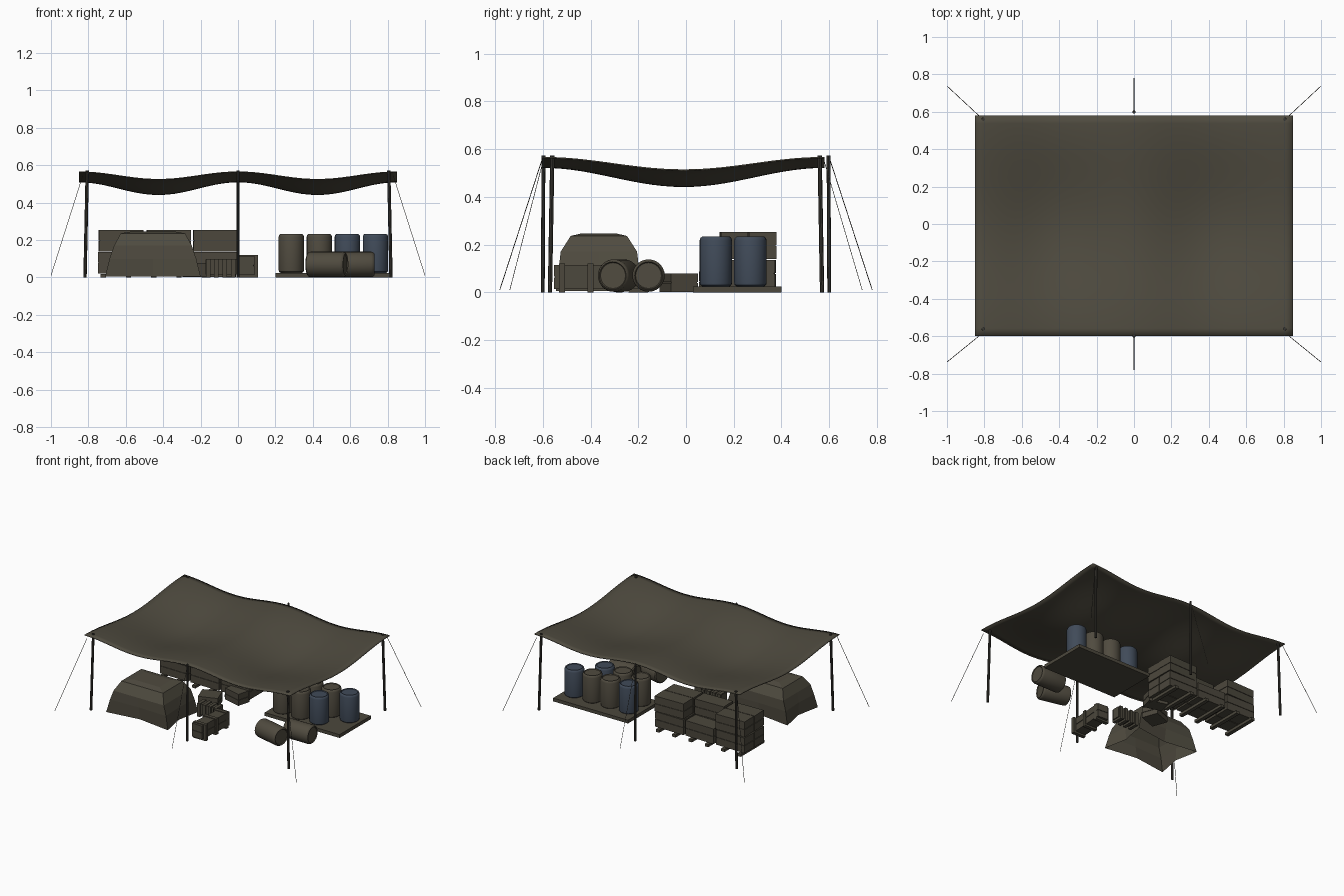
import bpy, bmesh
from math import sin, cos, pi, radians
from mathutils import Vector, Matrix

cube = bpy.data.objects.get("Cube")
if cube:
    bpy.data.objects.remove(cube)


def material(name, rgb):
    m = bpy.data.materials.new(name)
    m.use_nodes = True
    m.diffuse_color = (*rgb, 1)
    bsdf = m.node_tree.nodes["Principled BSDF"]
    bsdf.inputs["Base Color"].default_value = (*rgb, 1)
    bsdf.inputs["Roughness"].default_value = 0.9
    return m


CANVAS = material("olive canvas", (0.078, 0.070, 0.050))
WOOD = material("drab wood", (0.072, 0.064, 0.046))
TAN = material("tan drum paint", (0.080, 0.070, 0.050))
BLUE = material("blue drum paint", (0.052, 0.070, 0.100))
DARK = material("dark pole", (0.042, 0.039, 0.032))


def finish(name, bm, mat, smooth=False):
    bmesh.ops.recalc_face_normals(bm, faces=bm.faces)
    me = bpy.data.meshes.new(name)
    bm.to_mesh(me)
    bm.free()
    me.materials.append(mat)
    ob = bpy.data.objects.new(name, me)
    bpy.context.collection.objects.link(ob)
    if smooth:
        bpy.ops.object.select_all(action="DESELECT")
        ob.select_set(True)
        bpy.context.view_layer.objects.active = ob
        bpy.ops.object.shade_smooth_by_angle(angle=radians(35))
    return ob


def add_box(bm, centre, size):
    bmesh.ops.create_cube(bm, size=1, matrix=Matrix.Translation(centre) @ Matrix.Diagonal((*size, 1)))


def rod(name, a, b, radius, mat, sides=8):
    a, b = Vector(a), Vector(b)
    bm = bmesh.new()
    turn = (b - a).to_track_quat("Z", "Y").to_matrix().to_4x4()
    bmesh.ops.create_cone(bm, cap_ends=True, segments=sides, radius1=radius, radius2=radius,
                          depth=(b - a).length, matrix=Matrix.Translation((a + b) / 2) @ turn)
    return finish(name, bm, mat, sides > 5)


# Sagging canopy with two hollows, hung between three pole lines
def canopy_height(x, y):
    sx = (1 - cos(2 * pi * x / 0.85)) / 2
    sy = cos(pi * (y + 0.01) / 1.18) ** 2
    return 0.567 - 0.04 * sx - 0.052 * sy - 0.028 * sx * sy


bm = bmesh.new()
bmesh.ops.create_grid(bm, x_segments=40, y_segments=28, size=1)
for v in bm.verts:
    v.co.x *= 0.85
    v.co.y = v.co.y * 0.59 - 0.01
    v.co.z = canopy_height(v.co.x, v.co.y)
canopy = finish("canopy", bm, CANVAS, True)
solid = canopy.modifiers.new("cloth thickness", "SOLIDIFY")
solid.thickness = 0.006

# Poles and guy ropes
for sx in (-1, 0, 1):
    for sy, side in ((-1, "front"), (1, "back")):
        place = side + ("_right", "_middle", "_left")[sx + 1]
        edge = 0.58 if sy > 0 else 0.6
        if sx:
            rod("pole_" + place, (sx * 0.818, sy * 0.57, 0), (sx * 0.806, sy * 0.56, 0.573), 0.009, DARK)
            rod("rope_" + place, (sx * 0.83, sy * edge, 0.545), (sx, sy * 0.738, 0.01), 0.0016, DARK, 4)
        else:
            rod("pole_" + place, (0, sy * 0.6, 0), (0, sy * 0.597, 0.573), 0.008, DARK)
            rod("rope_" + place, (0, sy * 0.6, 0.565), (0, sy * 0.78, 0.01), 0.0016, DARK, 4)


# Drums, lathed from a half profile
def drum(name, loc, mat, axis_turn=None):
    profile = [(0, 0), (0.058, 0), (0.066, 0.006), (0.068, 0.016), (0.068, 0.192),
               (0.065, 0.202), (0.058, 0.208), (0.054, 0.202), (0, 0.202)]
    bm = bmesh.new()
    vs = [bm.verts.new((r, 0, z - 0.104)) for r, z in profile]
    edges = [bm.edges.new(p) for p in zip(vs, vs[1:])]
    bmesh.ops.spin(bm, geom=vs + edges, cent=(0, 0, 0), axis=(0, 0, 1), angle=2 * pi, steps=24)
    bmesh.ops.remove_doubles(bm, verts=bm.verts, dist=0.0005)
    ob = finish(name, bm, mat, True)
    ob.location = loc
    if axis_turn is not None:
        ob.rotation_euler = (0, pi / 2, radians(axis_turn))


rows = {0.125: (TAN, TAN, BLUE), 0.27: (BLUE, TAN, TAN, BLUE)}
for y, colours in rows.items():
    for i, mat in enumerate(colours):
        drum("standing_drum", (0.285 + 0.15 * i, y, 0.129), mat)
drum("fallen_drum", (0.475, -0.282, 0.07), TAN, -14)
drum("fallen_drum", (0.625, -0.157, 0.07), TAN, 0)

# Drum platform
bm = bmesh.new()
add_box(bm, (0.51, 0.215, 0.0125), (0.62, 0.37, 0.025))
finish("drum_platform", bm, WOOD)


# Wooden crate: core, planks with gaps, corner battens
def crate(name, loc, size, turn=0, planks=2):
    w, d, h = size
    bm = bmesh.new()
    add_box(bm, (0, 0, h / 2), (w - 0.008, d - 0.008, h - 0.004))
    step = h / planks
    for i in range(planks):
        add_box(bm, (0, 0, step * (i + 0.5)), (w, d, step - 0.004))
    ob = finish(name, bm, WOOD)
    ob.location = loc
    ob.rotation_euler.z = radians(turn)


# Stacked crates on skids; the middle rear stack is one crate high
for col, x in enumerate((-0.63, -0.375, -0.125)):
    for y, row in ((0.2, "front"), (0.318, "rear")):
        levels = 1 if (col == 1 and row == "rear") else 2
        for level in range(levels):
            crate(row + "_stack_crate", (x + 0.004 * level, y, 0.02 + 0.118 * level),
                  (0.236, 0.114, 0.117), (-1, 1.5)[level], 2)
bm = bmesh.new()
for i in range(6):
    add_box(bm, (-0.72 + 0.135 * i, 0.26, 0.01), (0.028, 0.28, 0.02))
finish("stack_skids", bm, WOOD)

# Loose small crates
crate("loose_crate_side", (-0.21, -0.03, 0), (0.14, 0.12, 0.08), 20)
crate("loose_crate_back", (-0.09, 0.12, 0), (0.14, 0.1, 0.09), -15)

# Long slatted crate with upright battens
crate("long_crate", (0.055, -0.4, 0.012), (0.085, 0.3, 0.105), -4, 2)
bm = bmesh.new()
for y in (-0.52, -0.4, -0.28):
    add_box(bm, (0.055, y, 0.06), (0.105, 0.026, 0.12))
finish("long_crate_battens", bm, WOOD)
bm = bmesh.new()
for i in range(4):
    add_box(bm, (-0.16 + 0.045 * i, -0.2, 0.05), (0.024, 0.08, 0.1))
add_box(bm, (-0.09, -0.2, 0.055), (0.17, 0.06, 0.08))
finish("slatted_crate", bm, WOOD)

# Tarp-covered heap: stacked rectangles with the lowest edge drawn in between flared corners
rings = [(0.005, 0.255, 0.18, 0.035), (0.10, 0.232, 0.168, 0.008),
         (0.17, 0.208, 0.160, 0), (0.236, 0.172, 0.118, 0), (0.247, 0.11, 0.07, 0)]
bm = bmesh.new()
loops = []
for z, hx, hy, pull in rings:
    pts = []
    for sx, sy in ((-1, -1), (1, -1), (1, 1), (-1, 1)):
        pts.append((sx * hx, sy * hy))
        pts.append((0, sy * (hy - pull)) if sx * sy > 0 else (sx * (hx - pull), 0))
    loops.append([bm.verts.new((x - 0.455, y - 0.365, z)) for x, y in pts])
for low, high in zip(loops, loops[1:]):
    for i in range(8):
        j = (i + 1) % 8
        bm.faces.new((low[i], low[j], high[j], high[i]))
bm.faces.new(loops[-1])
finish("tarp_heap", bm, CANVAS)
